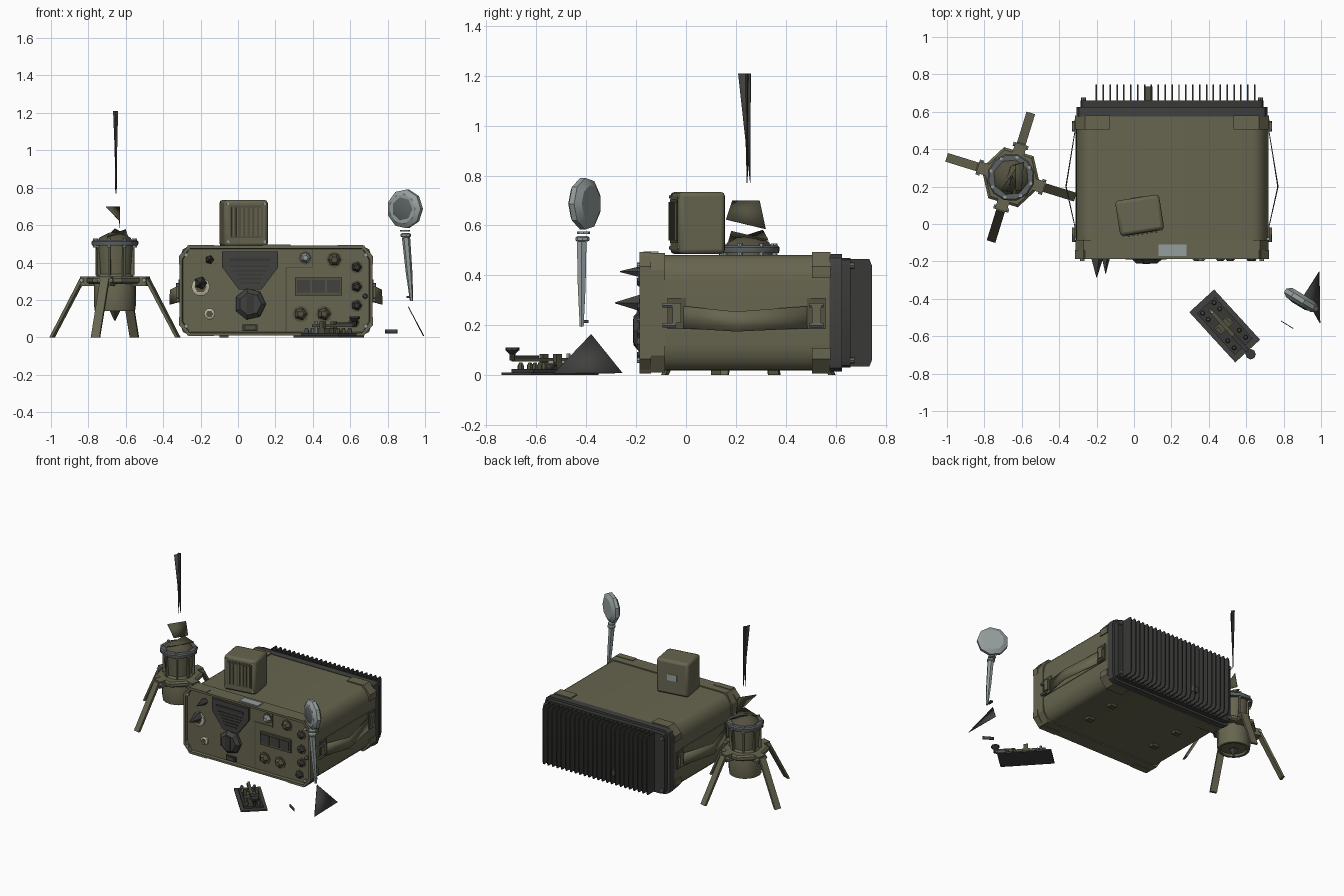
import bpy, bmesh, math
from mathutils import Matrix, Vector

if "Cube" in bpy.data.objects:
    bpy.data.objects.remove(bpy.data.objects["Cube"])

def material(name, *c):
    m = bpy.data.materials.new(name)
    m.diffuse_color = (*c, 1)
    m.use_nodes = True
    m.node_tree.nodes["Principled BSDF"].inputs["Base Color"].default_value = m.diffuse_color
    return m

OLIVE = material("olive", .135, .13, .078)
DARKOLIVE = material("dark olive", .085, .082, .05)
DARK = material("dark grey", .052, .052, .05)
FIN = material("fin black", .04, .04, .038)
GREY = material("blue grey", .30, .345, .34)
MID = material("mid grey", .11, .12, .12)
BEIGE = material("beige", .52, .47, .36)
I = Matrix.Identity(4)

def finish(name, bm, mat, M=I):
    bmesh.ops.recalc_face_normals(bm, faces=bm.faces)
    me = bpy.data.meshes.new(name)
    bm.to_mesh(me)
    bm.free()
    me.materials.append(mat)
    ob = bpy.data.objects.new(name, me)
    ob.matrix_world = M
    bpy.context.collection.objects.link(ob)
    return ob

def extrude(name, pts, a, b, mat, axis='y', M=I, inset=None):
    """Extrude a 2D outline along an axis; inset=(width, depth) recesses the low cap."""
    put = {'x': lambda u, v, d: (d, u, v), 'y': lambda u, v, d: (u, d, v), 'z': lambda u, v, d: (u, v, d)}[axis]
    bm = bmesh.new()
    lo = [bm.verts.new(put(u, v, a)) for u, v in pts]
    hi = [bm.verts.new(put(u, v, b)) for u, v in pts]
    cap = bm.faces.new(lo)
    bm.faces.new(hi[::-1])
    for i in range(len(pts)):
        j = (i + 1) % len(pts)
        bm.faces.new((lo[i], hi[i], hi[j], lo[j]))
    bmesh.ops.recalc_face_normals(bm, faces=bm.faces)
    if inset:
        bmesh.ops.inset_region(bm, faces=[cap], thickness=inset[0])
        bmesh.ops.inset_region(bm, faces=[cap], thickness=.004, depth=-inset[1])
    return finish(name, bm, mat, M)

def box(name, x0, x1, y0, y1, z0, z1, mat, M=I, bevel=0):
    ob = extrude(name, [(x0, z0), (x1, z0), (x1, z1), (x0, z1)], y0, y1, mat, 'y', M)
    if bevel:
        mod = ob.modifiers.new("bevel", 'BEVEL')
        mod.width, mod.segments = bevel, 2
    return ob

def lathe(name, prof, n, mat, M=I):
    bm = bmesh.new()
    rings = [[bm.verts.new((r * math.cos(2 * math.pi * k / n), r * math.sin(2 * math.pi * k / n), z))
              for k in range(n)] for r, z in prof]
    bm.faces.new(rings[0])
    bm.faces.new(rings[-1])
    for p, q in zip(rings, rings[1:]):
        for k in range(n):
            bm.faces.new((p[k], p[(k + 1) % n], q[(k + 1) % n], q[k]))
    return finish(name, bm, mat, M)

def sheet(name, pts, mat, faces=None):
    bm = bmesh.new()
    vs = [bm.verts.new(p) for p in pts]
    for f in faces or [range(len(pts))]:
        bm.faces.new([vs[i] for i in f])
    ob = finish(name, bm, mat)
    ob.modifiers.new("thickness", 'SOLIDIFY').thickness = .004
    return ob

def rounded(cx, cz, hx, hz, a, b, n):
    """Rectangle outline with elliptical corners."""
    pts = []
    for q, (sx, sz) in enumerate([(1, 1), (-1, 1), (-1, -1), (1, -1)]):
        for k in range(n + 1):
            t = math.pi / 2 * (q + k / n)
            pts.append((cx + sx * (hx - a) + a * math.cos(t), cz + sz * (hz - b) + b * math.sin(t)))
    return pts

def at(x, y, z):
    return Matrix.Translation((x, y, z))

FRONT = Matrix.Rotation(math.pi / 2, 4, 'X')   # local z points to -y
CX, CZ = .203, .25

# Main case, front bezel, seams
extrude("case_body", rounded(CX, CZ, .512, .232, .08, .11, 6), -.1, .575, OLIVE)
extrude("front_bezel", rounded(CX, CZ, .517, .24, .045, .07, 1), -.187, -.085, OLIVE, inset=(.016, .02))
box("bezel_label", .13, .28, -.17, -.11, .488, .496, GREY)
for y in (.1, .33):
    for x in (-.1, .46):
        box("foot", x, x + .05, y, y + .04, 0, .03, DARKOLIVE)

# Corner guards wrapped round the four long edges, front and back
for y0, y1 in ((-.187, -.14), (.505, .58)):
    for s in (-1, 1):
        for t in (-1, 1):
            L = [(.33, .236), (.45, .236), (.508, .17), (.508, .14), (.518, .14), (.518, .185), (.465, .244), (.33, .244)]
            extrude("corner_guard", [(CX + s * u, CZ + t * v) for u, v in L], y0, y1, OLIVE)
            lathe("corner_screw", [(.012, 0), (.012, .01)], 8, GREY, at(CX + s * .48, y0, CZ + t * .19) @ FRONT)
for s in (-1, 1):
    X = lambda d: CX + s * d
    # Side panel, handle brackets, latches and slack carrying strap
    box("side_panel", *sorted((X(.5), X(.516))), -.02, .5, .185, .315, OLIVE)
    for y in (-.075, .485):
        box("strap_bracket", *sorted((X(.505), X(.522))), y, y + .075, .185, .31, DARKOLIVE)
        box("strap_buckle", *sorted((X(.52), X(.535))), y + .02, y + .055, .21, .29, OLIVE)
    for y in (-.06, .53):
        for z in (.2, .28):
            lathe("latch_pin", [(.01, 0), (.01, .055)], 6, MID, at(X(.525), y + .02, z) @ FRONT)
    sheet("carry_strap", [(X(.515), -.04, .28), (X(.515), -.04, .19), (X(.567), .2, .255), (X(.57), .2, .175),
                          (X(.515), .53, .28), (X(.515), .53, .19)], OLIVE, [(0, 1, 3, 2), (2, 3, 5, 4)])

# Heat sink
extrude("sink_frame", rounded(CX, CZ, .51, .235, .04, .05, 2), .575, .625, DARK)
extrude("sink_plate", rounded(CX, CZ, .49, .22, .03, .03, 2), .625, .66, FIN)
for i in range(24):
    x = -.205 + i * .0368
    extrude("fin", [(.65, .035), (.735, .035), (.745, .06), (.745, .44), (.735, .465), (.65, .465)],
            x, x + .008, FIN, 'x')
box("sink_connector", .055, .1, .65, .735, .1, .14, DARKOLIVE)
for x in (-.27, .676):
    for z in (.06, .44):
        lathe("sink_screw", [(.014, 0), (.014, .02)], 8, MID, at(x, .675, z) @ FRONT)

# Front panel: speaker shield, main dial, display, sub panel seams
extrude("speaker_shield", [(-.085, .46), (.215, .46), (.215, .375), (.125, .255), (.005, .255), (-.085, .375)],
        -.183, -.16, DARK)
box("shield_slot", -.045, .175, -.19, -.18, .405, .425, FIN)
for i in range(5):
    w = .105 - i * .014
    box("shield_rib", .065 - w, .065 + w, -.187, -.18, .375 - i * .022, .383 - i * .022, FIN)
lathe("main_dial", [(.085, 0), (.085, .02), (.06, .042)], 7, DARK, at(.065, -.168, .178) @ FRONT)
box("dial_grip", .045, .085, -.213, -.2, .13, .226, FIN)
box("name_plate", .025, .105, -.178, -.16, .035, .07, FIN)
box("name_plate_inner", .04, .09, -.181, -.17, .045, .06, DARKOLIVE)
box("panel_seam_side", .255, .261, -.17, -.16, .03, .375, DARKOLIVE)
box("panel_seam_top", .255, .4, -.17, -.16, .37, .376, DARKOLIVE)
box("panel_seam_up", .395, .401, -.17, -.16, .37, .47, DARKOLIVE)
box("display_frame", .305, .555, -.182, -.16, .225, .32, DARKOLIVE)
for i in range(3):
    box("display_window", .315 + i * .08, .385 + i * .08, -.188, -.17, .24, .307, DARK)
# Knobs: x, z, radius, sides, colour
for x, z, r, n, m in [(.36, .425, .03, 5, GREY), (.515, .415, .035, 6, DARKOLIVE), (.635, .375, .028, 5, FIN),
                      (.635, .27, .028, 5, FIN), (.635, .17, .028, 5, FIN), (.335, .125, .036, 5, DARKOLIVE),
                      (.46, .125, .036, 5, DARKOLIVE), (.62, .08, .026, 6, FIN), (.68, .22, .014, 6, MID)]:
    lathe("knob", [(r, 0), (r * .9, .015), (r * .5, .03)], n, m, at(x, -.167, z) @ FRONT)
    lathe("knob_collar", [(r * 1.25, 0), (r * 1.25, .005)], 8, DARKOLIVE, at(x, -.166, z) @ FRONT)
# Connectors with spiked caps
for x, z, r, d in ((-.2, .29, .036, .12), (-.152, .415, .024, .1)):
    lathe("connector_cap", [(r, 0), (r, .015), (.002, d)], 5, DARK, at(x, -.165, z) @ FRONT)
for x, z, r in ((-.2, .27, .05), (-.152, .125, .03)):
    lathe("connector_ring", [(r, 0), (r, .012), (r * .7, .018)], 10, BEIGE, at(x, -.167, z) @ FRONT)
    lathe("connector_core", [(r * .65, 0), (r * .65, .02)], 6, DARKOLIVE, at(x, -.167, z) @ FRONT)

# Loudspeaker on top, turned a little
S = at(.03, .047, 0) @ Matrix.Rotation(math.radians(9), 4, 'Z')
box("loudspeaker", -.119, .119, -.095, .095, .485, .735, OLIVE, S, .018)
box("speaker_grille", -.088, .088, -.098, -.09, .53, .705, DARKOLIVE, S)
for i in range(7):
    box("grille_slat", -.08 + i * .0245, -.068 + i * .0245, -.105, -.095, .54, .695, OLIVE, S)
for x in (-.1, .1):
    for z in (.51, .715):
        lathe("speaker_screw", [(.008, 0), (.008, .006)], 6, GREY, S @ at(x, -.093, z) @ FRONT)
box("speaker_label", -.035, .035, .09, .098, .59, .635, GREY, S)

# Antenna mount with four splayed legs
A = at(-.658, .25, 0) @ Matrix.Rotation(math.radians(-17.2), 4, 'Z')
lathe("mount_lower", [(.085, .155), (.09, .14), (.108, .14), (.112, .17), (.112, .3), (.098, .33), (.09, .34),
                      (.102, .49)], 16, OLIVE, A)
lathe("mount_flange", [(.15, .285), (.165, .295), (.165, .315), (.15, .325)], 6, OLIVE, A)
lathe("mount_ring", [(.125, .49), (.128, .5), (.128, .512), (.12, .52)], 12, MID, A)
lathe("mount_cap", [(.1, .515), (.085, .535), (.03, .56)], 8, DARKOLIVE, A)
lathe("mount_drain", [(.004, .09), (.03, .142)], 5, DARK, A)
for i in range(8):
    R = A @ Matrix.Rotation(i * math.pi / 4, 4, 'Z')
    lathe("ring_bolt", [(.01, .48), (.01, .528)], 6, GREY, R @ at(.113, 0, 0))
    box("mount_rib", .09, .108, -.006, .006, .33, .49, OLIVE, R)
for i in range(4):
    R = A @ Matrix.Rotation(i * math.pi / 2, 4, 'Z')
    box("leg_bracket", .1, .185, -.032, .032, .275, .325, OLIVE, R)
    lathe("leg_bolt", [(.011, -.042), (.011, .042)], 8, GREY, R @ at(.175, 0, .305) @ FRONT)
    extrude("mount_leg", [(.17, .315), (.19, .315), (.36, 0), (.343, 0)], -.024, .024, OLIVE, 'y', R)
# Spring remains and whip above the mount
sheet("spring_lower", [(-.7, .17, .535), (-.6, .18, .575), (-.59, .33, .54), (-.66, .31, .58)], DARKOLIVE, [(0, 1, 2), (0, 3, 2)])
sheet("spring_upper", [(-.705, .185, .7), (-.63, .295, .7), (-.63, .32, .585), (-.632, .16, .625)], DARKOLIVE, [(0, 1, 3), (1, 2, 3)])
lathe("antenna_whip", [(.002, .77), (.009, 1.0), (.014, 1.21)], 3, DARK, at(-.655, .245, 0))
sheet("whip_blade", [(-.65, .258, .77), (-.668, .21, 1.21), (-.65, .26, 1.21)], DARK)

# Morse key
K = at(.485, -.545, 0) @ Matrix.Rotation(math.radians(-47.5), 4, 'Z')
box("key_base", -.182, .182, -.09, .09, 0, .01, DARK, K)
box("key_base_step", -.15, .15, -.065, .065, .01, .024, FIN, K)
box("key_lever", -.12, .2, -.011, .011, .055, .07, DARKOLIVE, K)
box("key_yoke", -.03, .02, -.05, .05, .02, .05, DARKOLIVE, K)
lathe("key_knob", [(.012, .06), (.012, .085), (.028, .1), (.028, .112)], 8, FIN, K @ at(.205, 0, 0))
box("key_grip", .07, .2, -.012, .012, .068, .08, FIN, K)
for s in (-1, 1):
    box("yoke_post", -.02, .01, s * .04 - .01, s * .04 + .01, .02, .085, DARKOLIVE, K)
    for x in (-.13, -.085, .07, .12):
        lathe("key_terminal", [(.013, .02), (.013, .038), (.007, .05)], 6, MID if x < 0 else DARKOLIVE, K @ at(x, s * .042, 0))
lathe("lever_screw", [(.009, .024), (.009, .088)], 6, GREY, K @ at(-.1, 0, 0))

# Microphone: puck head, handle, cord remains
H = at(.893, -.405, .687) @ Matrix.Rotation(math.radians(-31), 4, 'Z') @ FRONT
lathe("mic_head", [(.075, -.03), (.105, -.012), (.105, .012), (.08, .03)], 9, GREY, H)
lathe("mic_grille", [(.07, .028), (.045, .036)], 7, MID, H)
lathe("mic_collar", [(.026, .565), (.026, .575)], 8, GREY, at(.893, -.41, 0))
lathe("mic_neck", [(.02, .535), (.028, .54), (.028, .552), (.02, .557)], 8, GREY, at(.897, -.415, 0))
lathe("mic_handle", [(.009, 0), (.018, .16), (.022, .34)], 6, GREY,
      at(.928, -.418, .195) @ Matrix.Rotation(math.radians(-5), 4, 'Y'))
box("mic_switch", .9, .92, -.425, -.39, .21, .222, DARK)
sheet("cord_fan", [(.912, -.38, .165), (.992, -.255, .01), (.996, -.53, .008)], DARK)
sheet("cord_end", [(.785, -.52, .02), (.85, -.56, .02), (.85, -.56, .042), (.785, -.52, .042)], DARK)

# Smooth curved parts, keep edges sharp
bpy.context.view_layer.update()
for ob in bpy.context.scene.objects:
    ob.select_set(True)
bpy.context.view_layer.objects.active = bpy.context.scene.objects[0]
bpy.ops.object.shade_smooth_by_angle(angle=math.radians(30))
